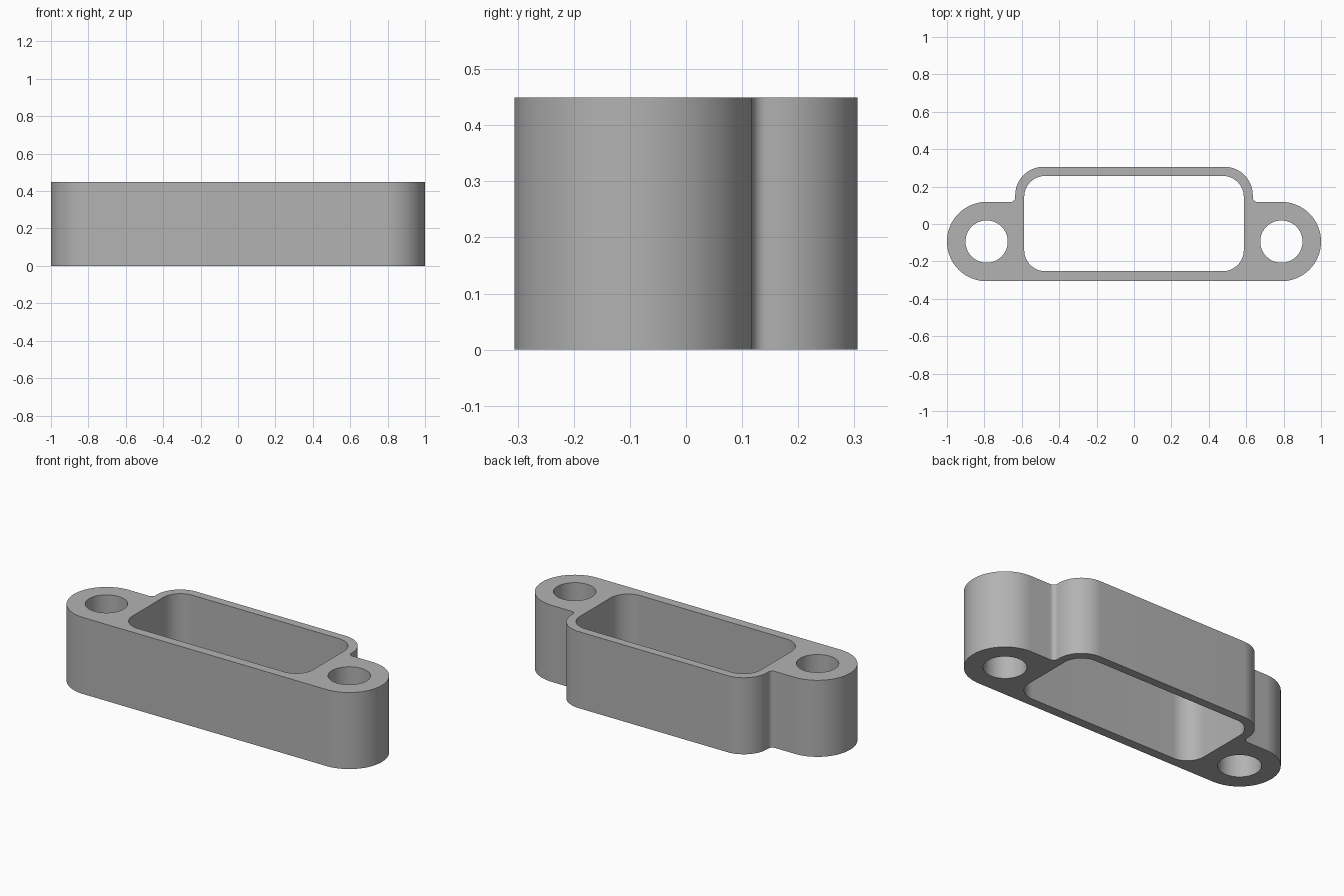
import bpy, bmesh, math

if "Cube" in bpy.data.objects:
    bpy.data.objects.remove(bpy.data.objects["Cube"])

HEIGHT = 0.449
EAR_X, EAR_Y, EAR_R, HOLE_R = 0.788, -0.094, 0.212, 0.113


def arc(cx, cy, r, a0, a1, n):
    """Points along an arc, angles in degrees."""
    angles = [math.radians(a0 + (a1 - a0) * i / n) for i in range(n + 1)]
    return [(cx + r * math.cos(a), cy + r * math.sin(a)) for a in angles]


def rounded_rect(x0, x1, y0, y1, r, n=16):
    return (arc(x1 - r, y0 + r, r, -90, 0, n) + arc(x1 - r, y1 - r, r, 0, 90, n)
            + arc(x0 + r, y1 - r, r, 90, 180, n) + arc(x0 + r, y0 + r, r, 180, 270, n))


# Right half of the outer wall: ear, small inner fillet, housing corner
right = (arc(EAR_X, EAR_Y, EAR_R, -90, 90, 48)
         + arc(0.66, EAR_Y + EAR_R + 0.025, 0.025, 270, 180, 8)
         + arc(0.635 - 0.152, 0.306 - 0.152, 0.152, 0, 90, 20))
outline = right + [(-x, y) for x, y in reversed(right)]

# Central opening and the two screw holes
loops = [outline, rounded_rect(-0.587, 0.587, -0.252, 0.257, 0.112)]
for side in (-1, 1):
    loops.append(arc(side * EAR_X, EAR_Y, HOLE_R, 0, 360, 64)[:-1])

# Filled flat profile extruded to full height
curve = bpy.data.curves.new("frame_profile", 'CURVE')
curve.dimensions = '2D'
curve.fill_mode = 'BOTH'
curve.extrude = HEIGHT / 2
for pts in loops:
    spline = curve.splines.new('POLY')
    spline.points.add(len(pts) - 1)
    for p, (x, y) in zip(spline.points, pts):
        p.co = (x, y, 0, 1)
    spline.use_cyclic_u = True
helper = bpy.data.objects.new("frame_profile", curve)
bpy.context.collection.objects.link(helper)
bpy.context.view_layer.update()
mesh = bpy.data.meshes.new_from_object(
    helper.evaluated_get(bpy.context.evaluated_depsgraph_get()))
bpy.data.objects.remove(helper)

# Weld caps to walls and stand the part on the ground
bm = bmesh.new()
bm.from_mesh(mesh)
bmesh.ops.remove_doubles(bm, verts=bm.verts, dist=1e-4)
bmesh.ops.translate(bm, verts=bm.verts, vec=(0, 0, HEIGHT / 2))
bmesh.ops.recalc_face_normals(bm, faces=bm.faces)
bm.to_mesh(mesh)
bm.free()

frame = bpy.data.objects.new("spacer_frame", mesh)
bpy.context.collection.objects.link(frame)
grey = bpy.data.materials.new("plain_grey")
grey.diffuse_color = (0.45, 0.45, 0.45, 1)
grey.use_nodes = True
grey.node_tree.nodes["Principled BSDF"].inputs["Base Color"].default_value = grey.diffuse_color
mesh.materials.clear()
mesh.materials.append(grey)

bpy.context.view_layer.objects.active = frame
frame.select_set(True)
bpy.ops.object.shade_smooth_by_angle(angle=math.radians(30))
